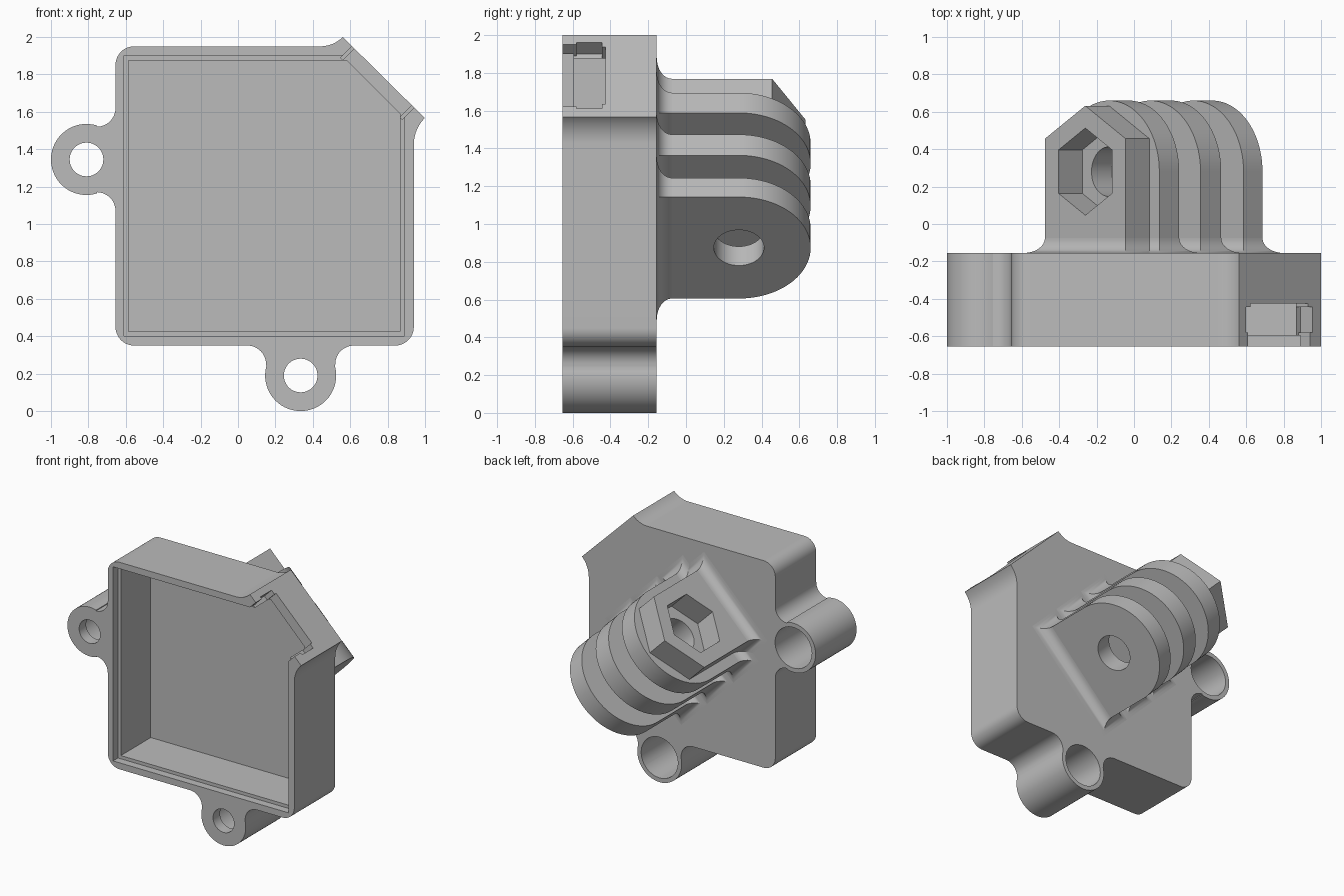
import bpy
import bmesh
from math import sin, cos, radians, pi
from mathutils import Matrix, Vector

default = bpy.data.objects.get("Cube")
if default:
    bpy.data.objects.remove(default, do_unlink=True)

grey = bpy.data.materials.new("light_grey")
grey.use_nodes = True
grey.diffuse_color = (0.5, 0.5, 0.5, 1)
grey.node_tree.nodes["Principled BSDF"].inputs["Base Color"].default_value = (0.5, 0.5, 0.5, 1)

FRONT, BACK = -0.655, -0.155
S = 0.5 ** 0.5


def frame(u, v, w, origin):
    """Matrix taking profile axes u, v and extrusion axis w to the world."""
    m = Matrix((u, v, w)).transposed().to_4x4()
    m.translation = Vector(origin)
    return m


CASE = frame((1, 0, 0), (0, 0, 1), (0, 1, 0), (0, 0, 0))
MOUNT = frame((S, 0, S), (0, 1, 0), (S, 0, -S), (0.1425, 0, 1.15))


def arc(cx, cy, r, a0, a1, n=12):
    steps = [radians(a0 + (a1 - a0) * i / n) for i in range(n + 1)]
    return [(cx + r * cos(a), cy + r * sin(a)) for a in steps]


def circle(cx, cy, r, n=48, start=0):
    return arc(cx, cy, r, start, start + 360, n)[:-1]


def rect(x0, x1, y0, y1):
    return [(x0, y0), (x1, y0), (x1, y1), (x0, y1)]


def loft(name, rings, matrix, caps=True):
    """Solid or tube joining rings of (u, v, w) points."""
    bm = bmesh.new()
    loops = [[bm.verts.new(matrix @ Vector(p)) for p in ring] for ring in rings]
    for lo, hi in zip(loops, loops[1:]):
        for i in range(len(lo)):
            j = (i + 1) % len(lo)
            bm.faces.new((lo[i], lo[j], hi[j], hi[i]))
    if caps:
        bm.faces.new(loops[0])
        bm.faces.new(loops[-1])
    bmesh.ops.recalc_face_normals(bm, faces=bm.faces)
    mesh = bpy.data.meshes.new(name)
    bm.to_mesh(mesh)
    bm.free()
    mesh.materials.append(grey)
    ob = bpy.data.objects.new(name, mesh)
    bpy.context.collection.objects.link(ob)
    return ob


def prism(name, points, lo, hi, matrix):
    return loft(name, [[(u, v, w) for u, v in points] for w in (lo, hi)], matrix)


def activate(ob):
    bpy.ops.object.select_all(action='DESELECT')
    ob.select_set(True)
    bpy.context.view_layer.objects.active = ob


def cut(ob, points, lo, hi, matrix):
    cutter = prism("cutter", points, lo, hi, matrix)
    cutter.hide_render = True
    mod = ob.modifiers.new("cut", 'BOOLEAN')
    mod.operation, mod.solver, mod.object = 'DIFFERENCE', 'EXACT', cutter
    activate(ob)
    bpy.ops.object.modifier_apply(modifier=mod.name)
    bpy.data.objects.remove(cutter, do_unlink=True)


def smooth(ob):
    activate(ob)
    bpy.ops.object.shade_smooth_by_angle(angle=radians(30))


# Case: rounded square with two filleted screw ears and a flared cut corner
ears = [(0.335, 0.19), (-0.81, 1.345)]
outline = (
    arc(-0.555, 0.45, 0.1, 180, 270)
    + arc(0.05, 0.25, 0.1, 90, 0)
    + arc(*ears[0], 0.19, 165, 375, 32)
    + arc(0.62, 0.25, 0.1, 180, 90)
    + arc(0.84, 0.45, 0.1, 270, 360)
    + arc(1.14, 1.425, 0.2, 180, 135)
    + arc(0.44, 2.12, 0.17, 315, 270)
    + arc(-0.555, 1.85, 0.1, 90, 180)
    + arc(-0.755, 1.62, 0.1, 0, -90)
    + arc(*ears[1], 0.19, 73, 287, 32)
    + arc(-0.755, 1.07, 0.1, 90, 0)
)
case = prism("case", outline, FRONT, BACK, CASE)


def pocket(x0, x1, z0, z1, c):
    return [(x0, z0), (x1, z0), (x1, z1 - c), (x1 - c, z1), (x0, z1)]


# Main cavity and the shallow lid ledge around it
cut(case, pocket(-0.585, 0.865, 0.425, 1.875, 0.285), FRONT - 0.1, -0.23, CASE)
cut(case, pocket(-0.61, 0.89, 0.4, 1.9, 0.3), FRONT - 0.1, FRONT + 0.06, CASE)

# Screw holes, with wide bores from the back
for ear in ears:
    cut(case, circle(*ear, 0.09), FRONT - 0.1, BACK + 0.1, CASE)
    cut(case, circle(*ear, 0.157), FRONT + 0.085, BACK + 0.1, CASE)

# Stepped connector slot through the cut corner
SLOT = frame((S, 0, -S), (0, 1, 0), (S, 0, S), (0.7775, 0, 1.7875))
for half, y0, y1 in ((0.233, FRONT - 0.1, -0.57), (0.25, -0.58, -0.445), (0.215, -0.46, -0.425)):
    cut(case, rect(-half, half, y0, y1), -0.09, 0.1, SLOT)
smooth(case)

# Hinge fingers on the back, set diagonally
RADIUS, AXIS_Y, FILLET = 0.38, 0.28, 0.08
finger_profile = [(-RADIUS, BACK), (RADIUS, BACK)] + arc(0, AXIS_Y, RADIUS, 0, 180, 40)


def base_fillet(name, half, t0, t1):
    """Concave flare where a block meets the back of the case."""
    rings = []
    for i in range(9):
        a = pi / 2 * i / 8
        o, y = FILLET * (1 - sin(a)), BACK + FILLET * (1 - cos(a))
        rings.append([(u, y, w) for u, w in rect(-half - o, half + o, t0 - o, t1 + o)])
    # orient the open flare outward
    ob = loft(name, rings, MOUNT, caps=False)
    mesh = ob.data
    if mesh.polygons[0].normal.y < 0:
        mesh.flip_normals()
    smooth(ob)


spans = {"upper": (-0.39, -0.24), "middle": (-0.078, 0.078), "lower": (0.247, 0.39)}
for label, (t0, t1) in spans.items():
    finger = prism(label + "_finger", finger_profile, t0, t1, MOUNT)
    cut(finger, circle(0, AXIS_Y, 0.133), t0 - 0.1, t1 + 0.1, MOUNT)
    smooth(finger)
    base_fillet(label + "_finger_fillet", RADIUS, t0, t1)

# Nut holder: half hexagon block with a hexagonal pocket
NUT = 0.305
hex_top = arc(0, AXIS_Y, NUT / cos(pi / 6), 30, 150, 2)
holder = prism("nut_holder", [(-NUT, BACK), (NUT, BACK)] + hex_top, -0.57, -0.39, MOUNT)
cut(holder, circle(0, AXIS_Y, 0.233, 6, 30), -0.7, -0.3, MOUNT)
smooth(holder)
base_fillet("nut_holder_fillet", NUT, -0.57, -0.39)
